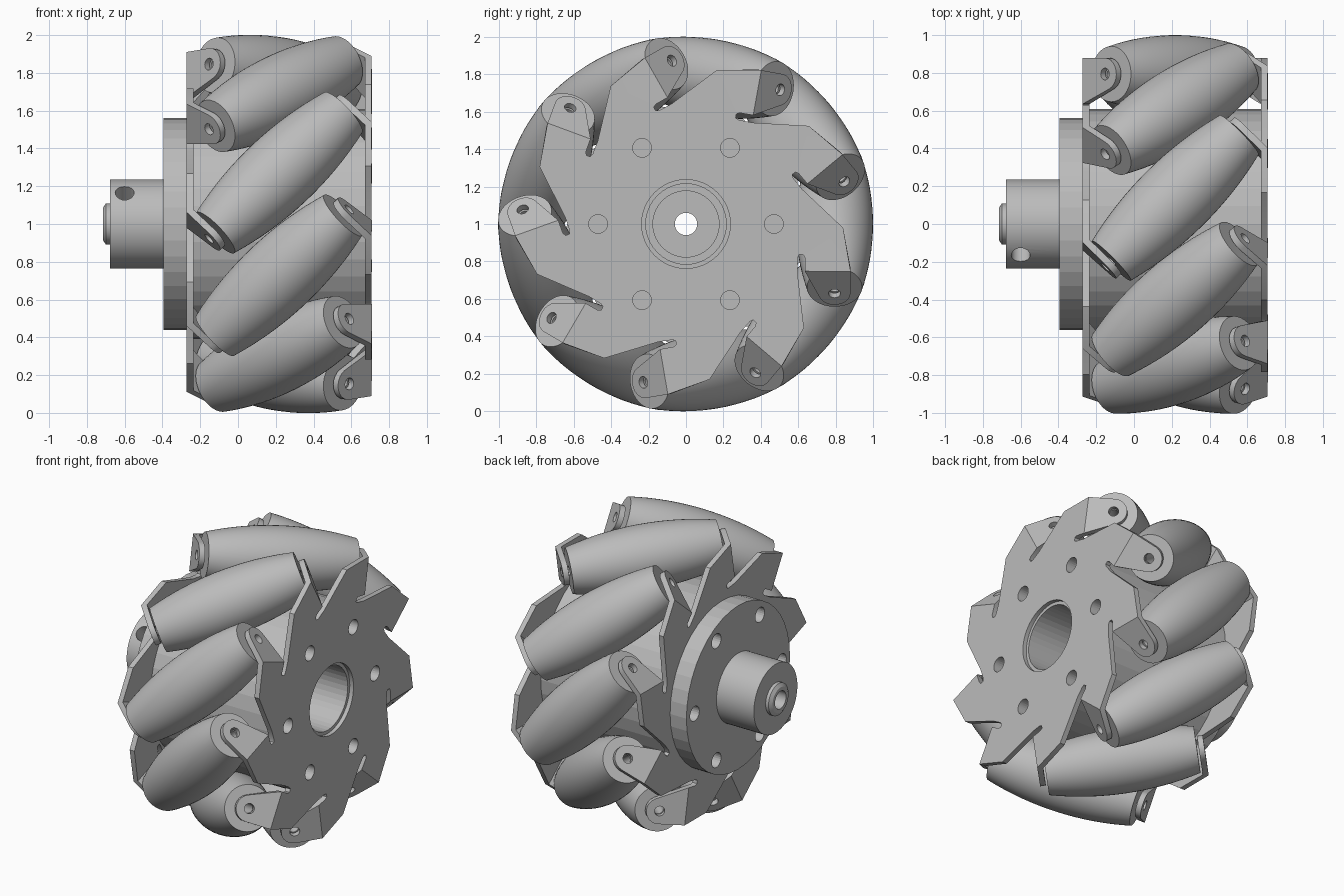
import bpy, bmesh
from math import sin, cos, pi, sqrt, radians
from mathutils import Matrix, Vector

if "Cube" in bpy.data.objects:
    bpy.data.objects.remove(bpy.data.objects["Cube"])

COUNT = 9                 # rollers around the wheel
STEP = 2 * pi / COUNT
CX = 0.218                # middle of the rollers along the axle
AXIS_R = 0.794            # distance of roller axes from the axle
ROLLER_HALF = 0.478
PLATE_X = 0.472           # plate mid-plane, from the middle
PLATE_T = 0.036
FOLD = -0.246             # where each tab folds
TAB_V = 0.16              # fold to pin hole, along the tab
BOLT_R = 0.47

grey = bpy.data.materials.new("plain_grey")
grey.use_nodes = True
grey.diffuse_color = (0.5, 0.5, 0.5, 1)
grey.node_tree.nodes["Principled BSDF"].inputs["Base Color"].default_value = (0.5, 0.5, 0.5, 1)

WHEEL = Matrix.Translation((CX, 0, 1))


def finish(name, bm):
    bmesh.ops.recalc_face_normals(bm, faces=bm.faces)
    mesh = bpy.data.meshes.new(name)
    bm.to_mesh(mesh)
    bm.free()
    mesh.materials.append(grey)
    obj = bpy.data.objects.new(name, mesh)
    bpy.context.collection.objects.link(obj)
    return obj


def activate(obj):
    bpy.ops.object.select_all(action='DESELECT')
    obj.select_set(True)
    bpy.context.view_layer.objects.active = obj


def smooth(obj, angle=30):
    activate(obj)
    bpy.ops.object.shade_smooth_by_angle(angle=radians(angle))


def lathe(name, profile, segments):
    """Spin a closed (x, radius) profile round the x axis."""
    bm = bmesh.new()
    rings = []
    for i in range(segments):
        a = 2 * pi * i / segments
        rings.append([bm.verts.new((x, r * cos(a), r * sin(a))) for x, r in profile])
    n = len(profile)
    for i in range(segments):
        a, b = rings[i], rings[(i + 1) % segments]
        for j in range(n):
            k = (j + 1) % n
            bm.faces.new((a[j], a[k], b[k], b[j]))
    return finish(name, bm)


def cut(obj, rods):
    """Drill rods, given as (start, end, radius), out of an object."""
    bm = bmesh.new()
    for start, end, radius in rods:
        a, b = Vector(start), Vector(end)
        turn = (b - a).to_track_quat('Z', 'Y').to_matrix().to_4x4()
        bmesh.ops.create_cone(bm, cap_ends=True, segments=24, radius1=radius, radius2=radius,
                              depth=(b - a).length, matrix=Matrix.Translation((a + b) / 2) @ turn)
    cutter = finish("cutter", bm)
    cutter.hide_render = True
    mod = obj.modifiers.new("holes", 'BOOLEAN')
    mod.operation = 'DIFFERENCE'
    mod.solver = 'EXACT'
    mod.object = cutter
    bpy.context.view_layer.update()
    activate(obj)
    bpy.ops.object.modifier_apply(modifier=mod.name)
    bpy.data.objects.remove(cutter)


# Drum with its mounting flange, and blind bolt holes from both ends
drum = lathe("drum_and_flange", [(-0.395, 0.177), (-0.395, 0.56), (-0.25, 0.56), (-0.25, 0.61),
                                 (0.68, 0.61), (0.68, 0.215), (-0.3, 0.215), (-0.3, 0.177)], 40)
rods = []
for i in range(6):
    y, z = BOLT_R * cos(i * pi / 3), BOLT_R * sin(i * pi / 3)
    rods += [((-0.5, y, z), (-0.1, y, z), 0.05), ((0.5, y, z), (0.8, y, z), 0.05)]
cut(drum, rods)
drum.location.z = 1
smooth(drum, 5)

# Shaft hub with a stepped tip and a set-screw hole
hub = lathe("shaft_hub", [(-0.39, 0.06), (-0.39, 0.235), (-0.678, 0.235), (-0.678, 0.108),
                          (-0.7, 0.108), (-0.715, 0.085), (-0.715, 0.06)], 64)
cut(hub, [((-0.6, -0.03, 0.03), (-0.6, -0.25, 0.25), 0.05)])
hub.location.z = 1
smooth(hub)

# Barrel rollers, set at 45 degrees round the rim
RINGS = 16
barrel = [(-ROLLER_HALF, 0.032)]
for i in range(RINGS + 1):
    s = ROLLER_HALF * (2 * i / RINGS - 1)
    barrel.append((s, sqrt(1 - s * s / 2) - AXIS_R))
barrel.append((ROLLER_HALF, 0.032))
roller = lathe("roller_1", barrel, 48)
smooth(roller)
for i in range(COUNT):
    obj = roller
    if i:
        obj = bpy.data.objects.new(f"roller_{i + 1}", roller.data)
        bpy.context.collection.objects.link(obj)
    obj.matrix_world = (WHEEL @ Matrix.Rotation(i * STEP, 4, 'X')
                        @ Matrix.Translation((0, AXIS_R, 0)) @ Matrix.Rotation(pi / 4, 4, 'Y'))


def loop_edges(bm, verts):
    edges = []
    for a, b in zip(verts, verts[1:] + verts[:1]):
        edges.append(bm.edges.get((a, b)) or bm.edges.new((a, b)))
    return edges


def circle(u, v, radius, n):
    return [(u + radius * cos(2 * pi * i / n), v + radius * sin(2 * pi * i / n)) for i in range(n)]


def side_plate(name):
    """Star plate with a folded, drilled tab for each roller."""
    bm = bmesh.new()
    outline, tabs = [], []
    for i in range(COUNT):
        spin = Matrix.Rotation(i * STEP, 4, 'X')

        def flat(r, t):
            return bm.verts.new(spin @ Vector((PLATE_X, r, t)))

        def bent(u, v):
            return bm.verts.new(spin @ Vector((PLATE_X - v / sqrt(2), u, FOLD - v / sqrt(2))))

        # relief slot, fold line and sloping outer edge
        slot = [flat(0.597, -0.18), flat(0.605, -0.163), flat(0.626, -0.163), flat(0.635, -0.18)]
        inner, outer = flat(0.635, FOLD), flat(0.88, FOLD)
        outline += slot + [inner, outer, flat(0.84, -0.02), flat(0.62, 0.187)]
        # rounded tab and its pin hole
        arc = [bent(AXIS_R + 0.085 * cos(a), TAB_V + 0.085 * sin(a))
               for a in (radians(155) * k / 10 for k in range(11))]
        hole = [bent(u, v) for u, v in circle(AXIS_R, TAB_V, 0.032, 16)]
        tabs.append((loop_edges(bm, [inner, outer] + arc) + loop_edges(bm, hole),
                     spin @ Vector((1, 0, -1)).normalized()))
    edges = loop_edges(bm, outline)
    holes = [circle(0, 0, 0.237, 48)]
    for i in range(6):
        holes.append(circle(BOLT_R * cos(i * pi / 3), BOLT_R * sin(i * pi / 3), 0.05, 24))
    for ring in holes:
        edges += loop_edges(bm, [bm.verts.new((PLATE_X, y, z)) for y, z in ring])
    bmesh.ops.triangle_fill(bm, use_beauty=True, edges=edges, normal=(1, 0, 0))
    for tab, normal in tabs:
        bmesh.ops.triangle_fill(bm, use_beauty=True, edges=tab, normal=normal)
    obj = finish(name, bm)
    mod = obj.modifiers.new("thickness", 'SOLIDIFY')
    mod.thickness = PLATE_T
    mod.offset = 0
    mod.use_even_offset = True
    activate(obj)
    bpy.ops.object.modifier_apply(modifier=mod.name)
    smooth(obj)
    return obj


# The same plate closes both sides, turned half round for the hub side
outer_plate = side_plate("outer_plate")
outer_plate.matrix_world = WHEEL
hub_plate = bpy.data.objects.new("hub_side_plate", outer_plate.data)
bpy.context.collection.objects.link(hub_plate)
hub_plate.matrix_world = WHEEL @ Matrix.Rotation(pi, 4, 'Y')
